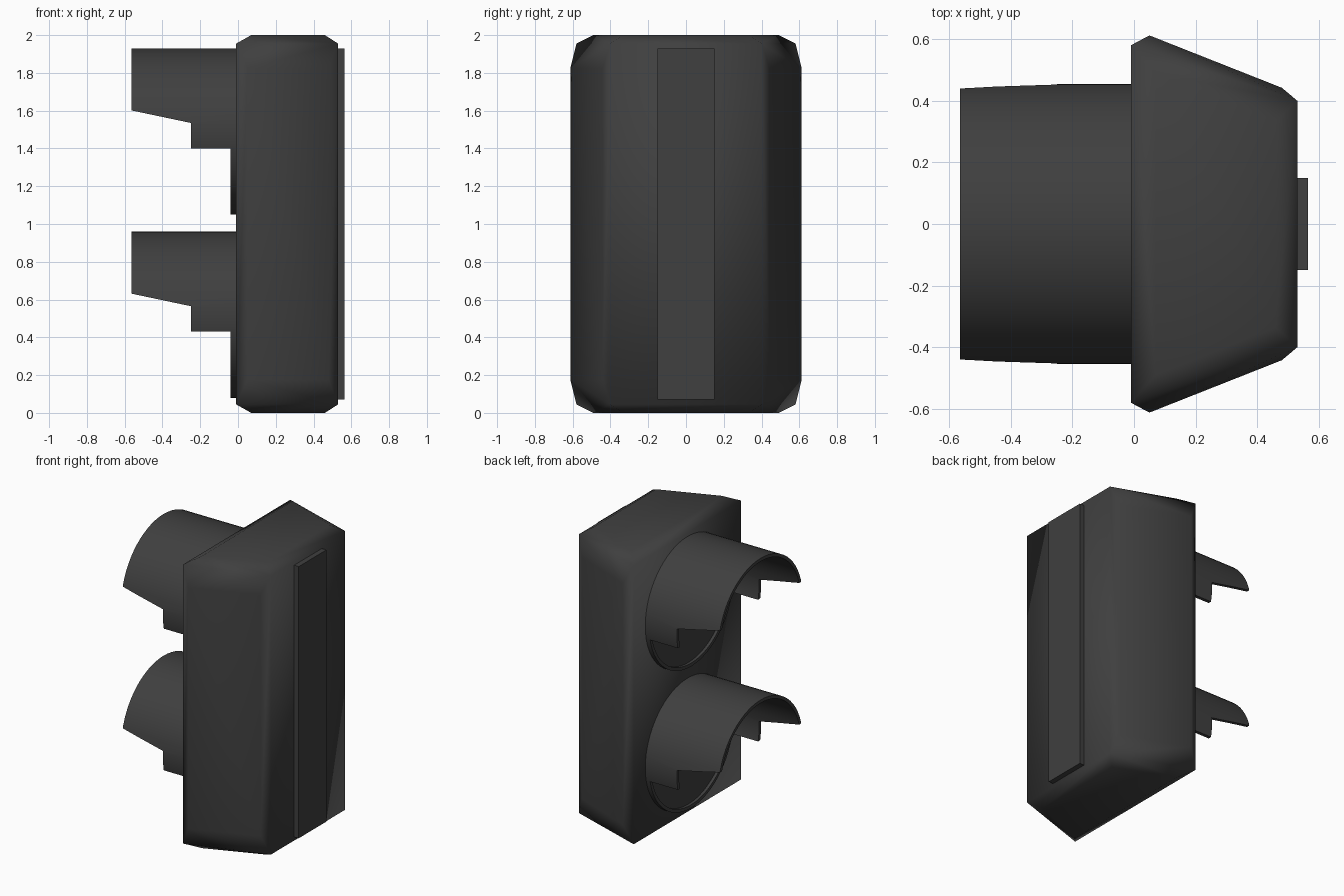
import bpy, bmesh, math
from mathutils import Vector

if "Cube" in bpy.data.objects:
    bpy.data.objects.remove(bpy.data.objects["Cube"], do_unlink=True)

mat = bpy.data.materials.new("dark_grey")
mat.use_nodes = True
mat.diffuse_color = (0.05, 0.05, 0.05, 1)
mat.node_tree.nodes["Principled BSDF"].inputs["Base Color"].default_value = (0.05, 0.05, 0.05, 1)


def finish(name, bm):
    bmesh.ops.recalc_face_normals(bm, faces=bm.faces)
    mesh = bpy.data.meshes.new(name)
    bm.to_mesh(mesh)
    bm.free()
    mesh.materials.append(mat)
    obj = bpy.data.objects.new(name, mesh)
    bpy.context.collection.objects.link(obj)
    return obj


def select_only(obj):
    bpy.ops.object.select_all(action='DESELECT')
    obj.select_set(True)
    bpy.context.view_layer.objects.active = obj


def smooth(obj, degrees):
    select_only(obj)
    bpy.ops.object.shade_smooth_by_angle(angle=math.radians(degrees))


def box(name, x0, x1, y, z0, z1):
    bm = bmesh.new()
    bmesh.ops.create_cube(bm, size=1)
    for v in bm.verts:
        v.co = Vector((x1 if v.co.x > 0 else x0, 2 * y * v.co.y,
                       z1 if v.co.z > 0 else z0))
    return finish(name, bm)


def tube(name, x0, x1, cz, thick):
    """Oval tube along x; thick=None gives a solid disc."""
    bm = bmesh.new()
    n = 64

    def ring(x, inset):
        return [bm.verts.new((x, (RY - inset) * math.cos(2 * math.pi * i / n),
                              cz + (RZ - inset) * math.sin(2 * math.pi * i / n)))
                for i in range(n)]

    rings = [ring(x0, 0), ring(x1, 0)]
    if thick:
        rings += [ring(x1, thick), ring(x0, thick)]
        pairs = [(0, 1), (1, 2), (2, 3), (3, 0)]
    else:
        pairs = [(0, 1)]
        for r in rings:
            bm.faces.new(r)
    for a, b in pairs:
        for i in range(n):
            j = (i + 1) % n
            bm.faces.new((rings[a][i], rings[a][j], rings[b][j], rings[b][i]))
    return finish(name, bm)


# Tapered housing: chamfered corners, mirrored in y and z
corners = [(0.07, 0.49, 1.0), (-0.01, 0.58, 0.955), (0.05, 0.612, 0.825),
           (0.46, 0.335, 1.0), (0.53, 0.40, 0.955), (0.48, 0.442, 0.825)]
bm = bmesh.new()
for x, y, z in corners:
    for sy in (-1, 1):
        for sz in (-1, 1):
            bm.verts.new((x, y * sy, 1 + z * sz))
bmesh.ops.convex_hull(bm, input=bm.verts)
bmesh.ops.dissolve_limit(bm, angle_limit=0.01, verts=bm.verts, edges=bm.edges)
smooth(finish("housing", bm), 70)

# Raised strip on the narrow face
box("mounting_strip", 0.52, 0.565, 0.15, 0.07, 1.93)

# Two lamps, each with a lens, rim and cut-away hood
RY, RZ = 0.455, 0.44
for label, cz in (("upper", 1.49), ("lower", 0.52)):
    smooth(tube(label + "_lens", -0.02, 0.02, cz, None), 40)
    hood = tube(label + "_hood", -0.565, 0.01, cz, 0.022)

    # Stepped side profile removed from the underside of the hood
    profile = [(-0.7, 0.14), (-0.25, 0.045), (-0.25, -0.09),
               (-0.04, -0.09), (-0.04, -0.6), (-0.7, -0.6)]
    bm = bmesh.new()
    face = bm.faces.new([bm.verts.new((x, -0.6, cz + z)) for x, z in profile])
    out = bmesh.ops.extrude_face_region(bm, geom=[face])
    moved = [g for g in out["geom"] if isinstance(g, bmesh.types.BMVert)]
    bmesh.ops.translate(bm, verts=moved, vec=(0, 1.2, 0))
    cutter = finish("hood_cutter", bm)
    cutter.hide_render = True

    mod = hood.modifiers.new("cut", 'BOOLEAN')
    mod.operation = 'DIFFERENCE'
    mod.solver = 'EXACT'
    mod.object = cutter
    select_only(hood)
    bpy.ops.object.modifier_apply(modifier=mod.name)
    bpy.data.objects.remove(cutter, do_unlink=True)
    smooth(hood, 40)
